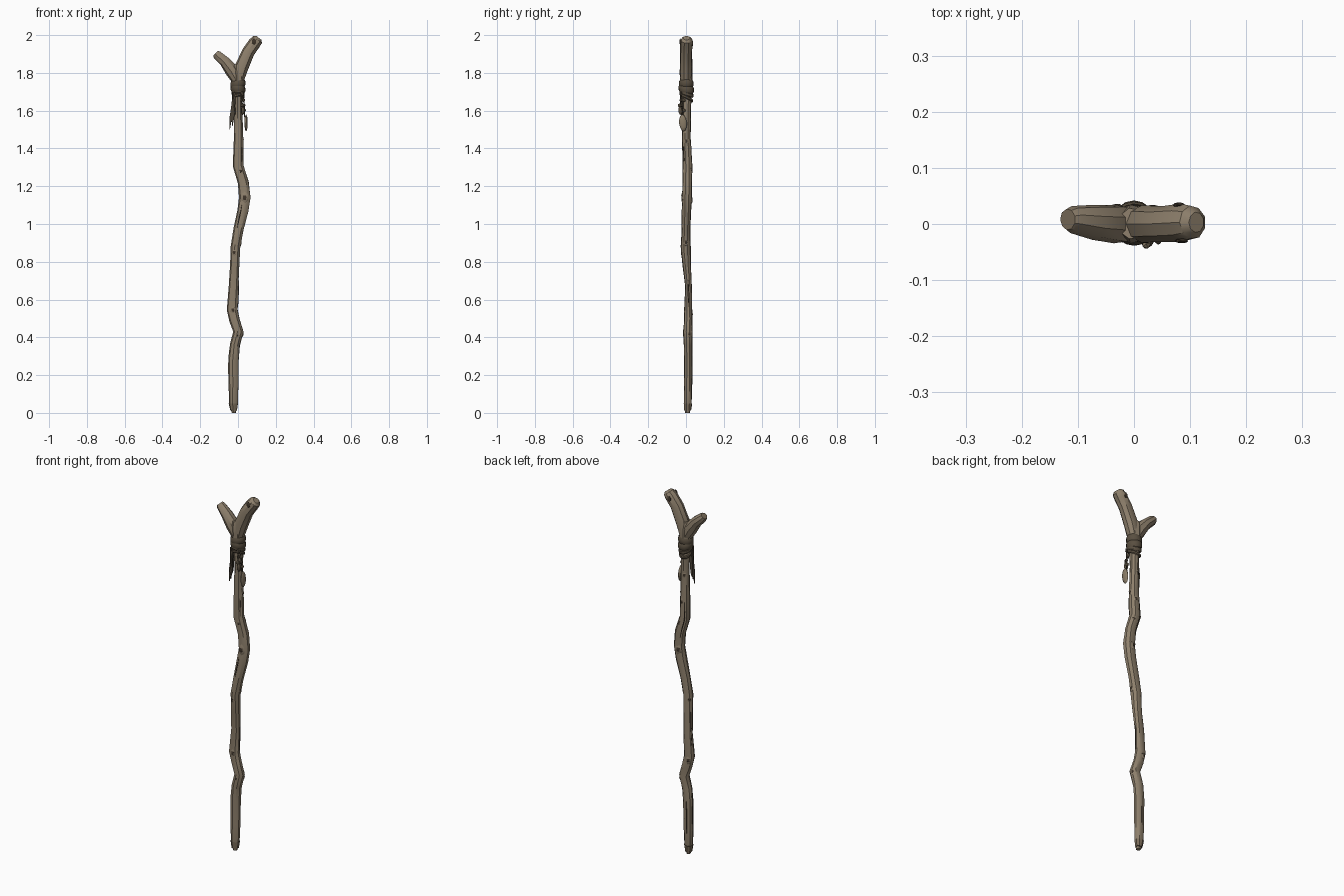
import bpy, bmesh, math, random
from mathutils import Vector, Matrix

if "Cube" in bpy.data.objects:
    bpy.data.objects.remove(bpy.data.objects["Cube"])
random.seed(4)

def mat(name, r, g, b):
    m = bpy.data.materials.new(name)
    m.diffuse_color = (r, g, b, 1)
    m.use_nodes = True
    m.node_tree.nodes["Principled BSDF"].inputs["Base Color"].default_value = m.diffuse_color
    return m

WOOD = mat("weathered wood", 0.27, 0.215, 0.15)
END = mat("cut wood", 0.20, 0.155, 0.105)
DARK = mat("dark knot", 0.05, 0.036, 0.024)
WRAP = mat("leather wrap", 0.10, 0.078, 0.052)
STRAP = mat("leather strap", 0.075, 0.06, 0.042)
BONE = mat("bone charm", 0.25, 0.20, 0.135)

def finish(name, bm, mats, angle=35):
    bmesh.ops.recalc_face_normals(bm, faces=bm.faces)
    me = bpy.data.meshes.new(name)
    bm.to_mesh(me)
    bm.free()
    for m in mats:
        me.materials.append(m)
    ob = bpy.data.objects.new(name, me)
    bpy.context.collection.objects.link(ob)
    bpy.ops.object.select_all(action='DESELECT')
    ob.select_set(True)
    bpy.context.view_layer.objects.active = ob
    bpy.ops.object.shade_smooth_by_angle(angle=math.radians(angle))
    return ob

def sweep(name, pts, mats, n=9, ref=(0, 1, 0), closed=False, jitter=0.0):
    """Sweep an ellipse along (x, y, z, radius across, radius along ref)."""
    bm = bmesh.new()
    P = [Vector(p[:3]) for p in pts]
    N, rings = len(P), []
    for i, p in enumerate(pts):
        a = P[i - 1] if (i or closed) else P[0]
        b = P[(i + 1) % N] if (i < N - 1 or closed) else P[-1]
        t = (b - a).normalized()
        u = Vector(ref).cross(t).normalized()
        v = t.cross(u)
        ring = []
        for k in range(n):
            w = 2 * math.pi * (k + 0.5) / n
            j = 1 + random.uniform(-jitter, jitter)
            ring.append(bm.verts.new(P[i] + (u * math.cos(w) * p[3] + v * math.sin(w) * p[4]) * j))
        rings.append(ring)
    for i in range(N if closed else N - 1):
        A, B = rings[i], rings[(i + 1) % N]
        for k in range(n):
            bm.faces.new((A[k], A[(k + 1) % n], B[(k + 1) % n], B[k]))
    if not closed:
        for r in (rings[0], rings[-1]):
            bm.faces.new(r).material_index = len(mats) - 1
    return finish(name, bm, mats)

# Crooked main shaft
shaft = [(-.022, .008, .0, .011, .012), (-.024, .01, .05, .024, .021), (-.023, .011, .15, .026, .021),
         (-.023, .012, .28, .028, .022), (-.016, .011, .36, .027, .023), (.003, .010, .43, .028, .026),
         (-.018, .012, .49, .028, .022), (-.030, .012, .545, .030, .022), (-.022, .014, .67, .026, .018),
         (-.016, .004, .78, .025, .022), (-.013, -.002, .88, .026, .028), (.003, 0, .97, .028, .024),
         (.026, .003, 1.07, .030, .026), (.036, .005, 1.14, .031, .027), (.028, .007, 1.22, .030, .026),
         (.001, .008, 1.31, .029, .026), (.004, .002, 1.45, .025, .024), (.002, .004, 1.6, .022, .022),
         (0, .002, 1.7, .026, .029), (0, 0, 1.775, .037, .034), (.0, 0, 1.81, .036, .034),
         (-.005, 0, 1.845, .022, .028)]
sweep("shaft", shaft, [WOOD], jitter=.05)

# Forked top: two prongs
sweep("left_prong", [(-.004, 0, 1.76, .028, .031), (-.03, 0, 1.81, .038, .035),
                     (-.07, .003, 1.86, .029, .031), (-.109, .008, 1.895, .025, .024),
                     (-.118, .008, 1.905, .018, .019)],
      [WOOD, END], jitter=.03)
sweep("right_prong", [(.004, 0, 1.76, .028, .031), (.02, 0, 1.83, .037, .034),
                      (.055, 0, 1.91, .035, .033), (.088, .002, 1.957, .034, .034),
                      (.104, .003, 1.976, .030, .030), (.111, .003, 1.985, .017, .018)],
      [WOOD], jitter=.03)

def at(z):
    for a, b in zip(shaft, shaft[1:]):
        if a[2] <= z <= b[2]:
            f = (z - a[2]) / (b[2] - a[2])
            return [p + (q - p) * f for p, q in zip(a, b)]

def blob(name, loc, rad, m, rot=0, sub=1, tilt=0):
    bm = bmesh.new()
    bmesh.ops.create_icosphere(bm, subdivisions=sub, radius=1)
    M = (Matrix.Translation(loc) @ Matrix.Rotation(rot, 4, 'Z') @ Matrix.Rotation(tilt, 4, 'X')
         @ Matrix.Diagonal((*rad, 1)))
    bmesh.ops.transform(bm, matrix=M, verts=bm.verts)
    return finish(name, bm, [m])

# Knots: a raised wooden lip with a dark centre (height, direction in degrees, size)
KNOTS = [(1.14, -92, .018), (.85, -105, .011), (.545, -85, .012), (.905, 5, .012), (1.44, 0, .011),
         (1.13, 105, .016), (1.28, 60, .011), (.86, 140, .011), (.53, 110, .013), (.42, 20, .011),
         (1.40, 80, .011), (.70, 185, .009), (.41, -95, .007), (1.55, 110, .010), (1.28, -80, .009)]
for i, (z, deg, s) in enumerate(KNOTS):
    x, y, _, rx, ry = at(z)
    a = math.radians(deg)
    d = Vector((math.cos(a) * rx, math.sin(a) * ry, 0))
    c = Vector((x, y, z))
    blob(f"knot_lip_{i}", c + d * .88, (s * .35, s * 1.1, s * 1.9), WOOD, a)
    blob(f"knot_{i}", c + d * .93, (s * .32, s * .75, s * 1.25), DARK, a)
blob("prong_knot", (.085, -.030, 1.965), (.013, .005, .018), DARK)
blob("prong_knot_back", (.08, .034, 1.955), (.012, .005, .017), DARK)

# Long dark cracks in the bark
for i, (z0, z1, deg) in enumerate([(.1, .4, 178), (.56, .7, 0), (.98, 1.1, -110), (.12, .3, 95),
                                   (1.2, 1.4, 120), (.6, .8, 160), (1.32, 1.42, -45)]):
    a, pts = math.radians(deg), []
    for k in range(5):
        x, y, z, rx, ry = at(z0 + (z1 - z0) * k / 4)
        w = .001 + .0022 * math.sin(math.pi * k / 4)
        pts.append((x + math.cos(a) * rx * .96, y + math.sin(a) * ry * .96, z, w, w))
    sweep(f"crack_{i}", pts, [DARK], n=5)

# Worn tip
tip = [(-.023, .009, .012, .018, .018), (-.024, .01, .05, .0255, .0225)]
sweep("worn_tip", tip, [END, DARK], jitter=.04)

# Leather wraps round the neck
def band(name, z, tilt, h, grow, turn):
    x, y, _, rx, ry = at(z)
    pts = []
    for k in range(16):
        a = 2 * math.pi * k / 16
        pts.append((x + math.cos(a) * (rx + grow), y + math.sin(a) * (ry + grow),
                    z + tilt * math.cos(a - turn), .005, h))
    sweep(name, pts, [WRAP], n=6, ref=(0, 0, 1), closed=True)

for i, b in enumerate([(1.742, .004, .018, .003, 0), (1.715, -.006, .018, .006, 1),
                       (1.692, .012, .012, .005, 4.4), (1.668, -.016, .009, .004, 1.8)]):
    band(f"neck_wrap_{i}", *b)
blob("wrap_tie", (.022, -.026, 1.69), (.012, .009, .014), STRAP)

# Frayed straps hanging on the left
for i, (y, x1, z1, w) in enumerate([(-.022, -.030, 1.52, .008), (-.014, -.044, 1.50, .007),
                                    (-.004, -.036, 1.54, .008), (-.027, -.016, 1.58, .006)]):
    x0 = -.018 - .002 * i
    sweep(f"strap_{i}", [(x0, y, 1.70, w, .004), (x0 * .6 + x1 * .4, y - .002, 1.62, w * 1.1, .004),
                         (x0 * .2 + x1 * .8, y, 1.56 if z1 < 1.55 else 1.6, w, .004),
                         (x1, y + .002, z1, .002, .002)], [STRAP], n=6)

# Beaded cords with charms hanging on the right
for i, (x, y, zb, m) in enumerate([(.036, -.016, 1.535, BONE), (.026, -.030, 1.60, WRAP)]):
    sweep(f"cord_{i}", [(.022, y, 1.69, .003, .003), (x - .004, y, 1.64, .003, .003),
                        (x, y, zb + .02, .003, .003)], [STRAP], n=5)
    for k in range(3):
        z = 1.655 - k * .027
        if z > zb + .02:
            blob(f"bead_{i}_{k}", (x - .006 + .002 * k, y + .005 * (-1) ** k, z),
                 (.009, .010, .010), (BONE, WRAP)[(k + i) % 2])
    blob(f"charm_{i}", (x + .007 * (1 - i), y, zb), (.009, .021 - .010 * i, .045 - .022 * i), m, 0, 2, .1)
